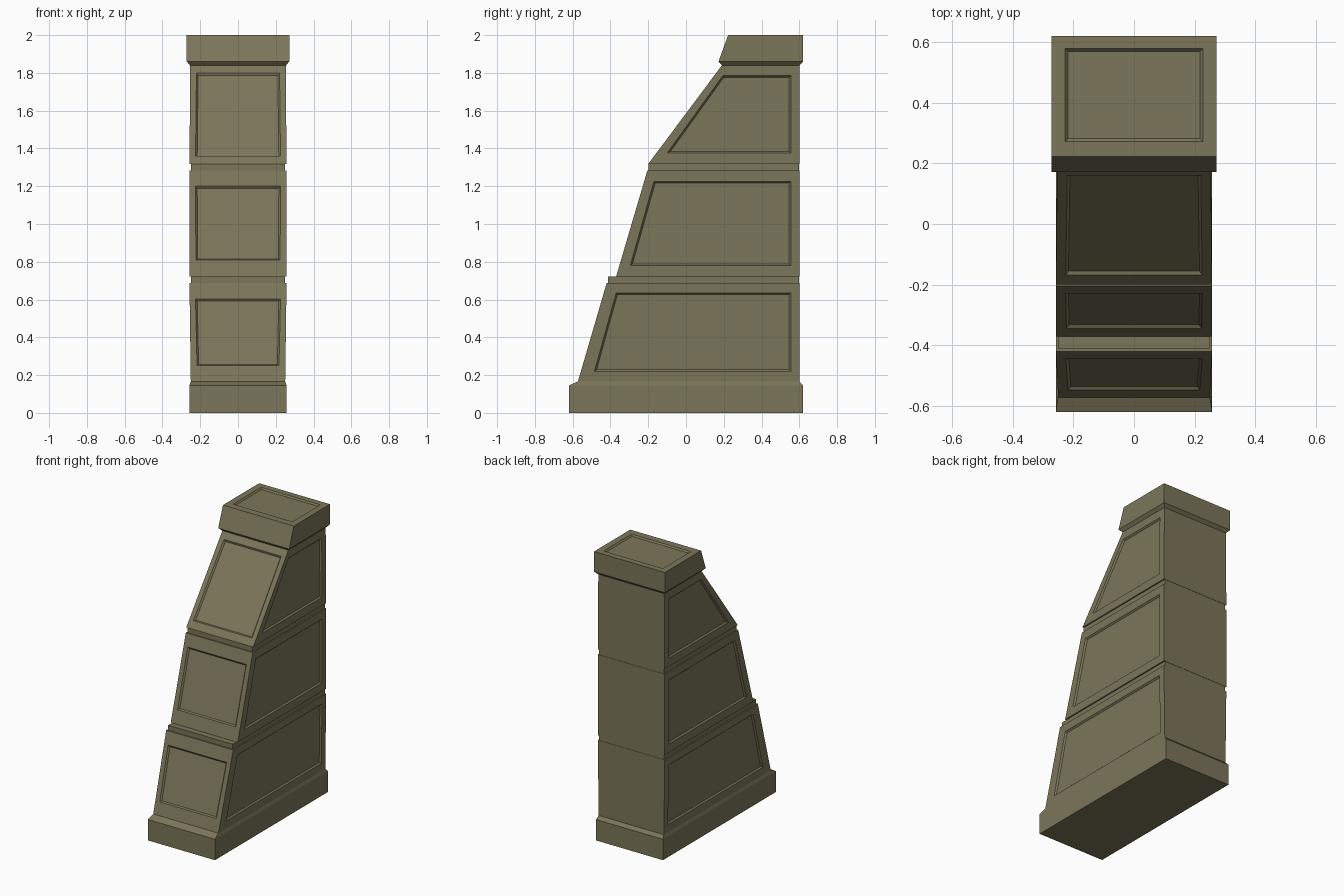
import bpy, bmesh
from mathutils import Vector

if "Cube" in bpy.data.objects:
    bpy.data.objects.remove(bpy.data.objects["Cube"])

mat = bpy.data.materials.new("olive_stone")
mat.diffuse_color = (0.2, 0.18, 0.1, 1)
mat.use_nodes = True
mat.node_tree.nodes["Principled BSDF"].inputs["Base Color"].default_value = mat.diffuse_color


def block(name, levels, panels=()):
    """Loft rectangular rings (z, half width, front y, back y), then sink panels.
    Each panel is (side normal, corner points lying on that face)."""
    bm = bmesh.new()
    rings = [[bm.verts.new(p) for p in
              ((-w, f, z), (w, f, z), (w, b, z), (-w, b, z))]
             for z, w, f, b in levels]
    bm.faces.new(rings[0][::-1])
    bm.faces.new(rings[-1])
    for lo, hi in zip(rings, rings[1:]):
        for i in range(4):
            j = (i + 1) % 4
            bm.faces.new((lo[i], lo[j], hi[j], hi[i]))
    bmesh.ops.recalc_face_normals(bm, faces=bm.faces)
    bm.normal_update()
    for direction, corners in panels:
        face = max(bm.faces, key=lambda q: (round(q.normal.dot(Vector(direction)), 2), q.calc_area()))
        bmesh.ops.inset_individual(bm, faces=[face], thickness=0.03, use_even_offset=True)
        points = [Vector(c) for c in corners]
        for v in face.verts:
            v.co = min(points, key=lambda p: (p - v.co).length)
        bm.normal_update()
        bmesh.ops.inset_individual(bm, faces=[face], thickness=0.009, depth=-0.01,
                                   use_even_offset=True)
        bm.normal_update()
    me = bpy.data.meshes.new(name)
    bm.to_mesh(me)
    bm.free()
    me.materials.append(mat)
    ob = bpy.data.objects.new(name, me)
    bpy.context.collection.objects.link(ob)


def section(name, bottom, top, side, front):
    """Sloped tier with a sunk panel on the front and on both sides."""
    (z0, w0, f0, _), (z1, w1, f1, _) = bottom, top
    mix = lambda a, b, z: a + (b - a) * (z - z0) / (z1 - z0)
    panels = []
    for s in (-1, 1):
        panels.append(((s, 0, 0), [(s * mix(w0, w1, z), y, z) for y, z in side]))
    n = Vector((0, -(z1 - z0), f1 - f0)).normalized()
    panels.append((n, [(s * x, mix(f0, f1, z), z) for x, z in front for s in (-1, 1)]))
    block(name, [bottom, top], panels)


# Plinth with chamfered top
block("plinth", [(0, .257, -.62, .62), (.145, .257, -.62, .62), (.167, .25, -.572, .60)])

# Three panelled tiers
section("lower_tier", (.167, .25, -.572, .60), (.688, .257, -.42, .60),
        [(-.485, .22), (-.37, .635), (.555, .635), (.555, .22)],
        [(.217, .25), (.225, .603)])
section("middle_tier", (.722, .257, -.37, .60), (1.282, .257, -.205, .60),
        [(-.295, .78), (-.17, 1.225), (.555, 1.225), (.555, .78)],
        [(.223, .81), (.225, 1.2)])
section("upper_tier", (1.318, .257, -.20, .60), (1.84, .253, .19, .60),
        [(-.10, 1.375), (.195, 1.785), (.555, 1.785), (.555, 1.375)],
        [(.225, 1.36), (.22, 1.8)])

# Recessed bands between the tiers
block("lower_band", [(.688, .248, -.412, .598), (.722, .248, -.412, .598)])
block("upper_band", [(1.282, .248, -.198, .598), (1.318, .248, -.198, .598)])

# Cap with flared underside and a sunk top panel
block("cap", [(1.84, .253, .19, .60), (1.86, .272, .172, .62), (2.0, .272, .223, .62)],
      [((0, 0, 1), [(x, y, 2.0) for x in (-.227, .227) for y in (.272, .578)])])
